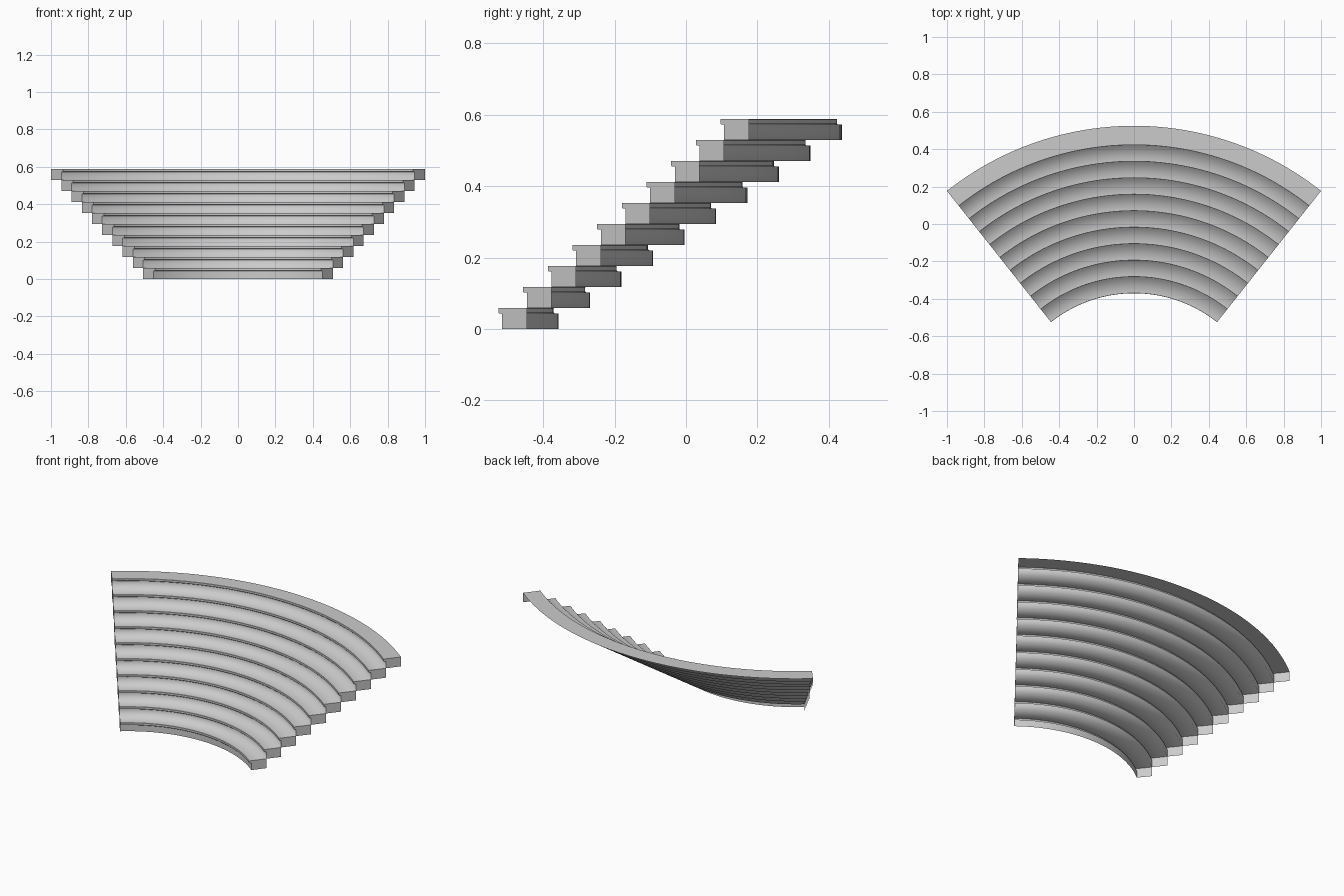
import bpy, bmesh, math

if "Cube" in bpy.data.objects:
    bpy.data.objects.remove(bpy.data.objects["Cube"])

STEPS, SEGS = 10, 48
HALF = math.radians(38.4)       # half of the fan angle
CY = -1.085                     # y of the arc centre
R0, RUN, RISE = 0.7146, 0.0881, 0.0588
NOSE, OUTER = 0.0135, 1.61


def point(r, z, a):
    return (r * math.sin(a), CY + r * math.cos(a), z)


def step_profile(i):
    """Riser, overhanging nosing and front edge of the tread as (radius, z)."""
    r, z = R0 + i * RUN, i * RISE
    return [(r + NOSE, z), (r + NOSE, z + 0.043), (r + 0.003, z + 0.043),
            (r, z + 0.046), (r, z + RISE - 0.001), (r + 0.001, z + RISE)]


def back_radius(i):
    return OUTER if i == STEPS - 1 else R0 + (i + 1) * RUN + NOSE


def make_object(name, bm):
    mesh = bpy.data.meshes.new(name)
    bm.to_mesh(mesh)
    bm.free()
    ob = bpy.data.objects.new(name, mesh)
    bpy.context.collection.objects.link(ob)
    return ob


# Treads and risers: one folded profile swept around the arc, open at the back
profile = [p for i in range(STEPS) for p in step_profile(i)]
profile.append((OUTER, STEPS * RISE))
bm = bmesh.new()
rows = [[bm.verts.new(point(r, z, -HALF + 2 * HALF * k / SEGS))
         for k in range(SEGS + 1)] for r, z in profile]
for a, b in zip(rows, rows[1:]):
    for k in range(SEGS):
        bm.faces.new((a[k], a[k + 1], b[k + 1], b[k])).smooth = True
# Nosing edges stay crisp, the inner tread corners shade softly
for j, row in enumerate(rows):
    if j % 6:
        for v, w in zip(row, row[1:]):
            bm.edges.get((v, w)).smooth = False
make_object("treads_and_risers", bm)

# Flat end panels, one per step, on each side of the fan
for name, angle in (("left_end_panels", -HALF), ("right_end_panels", HALF)):
    bm = bmesh.new()
    for i in range(STEPS):
        rb = back_radius(i)
        outline = step_profile(i) + [(rb, (i + 1) * RISE), (rb, i * RISE)]
        if angle > 0:
            outline.reverse()
        bm.faces.new([bm.verts.new(point(r, z, angle)) for r, z in outline])
    make_object(name, bm)
